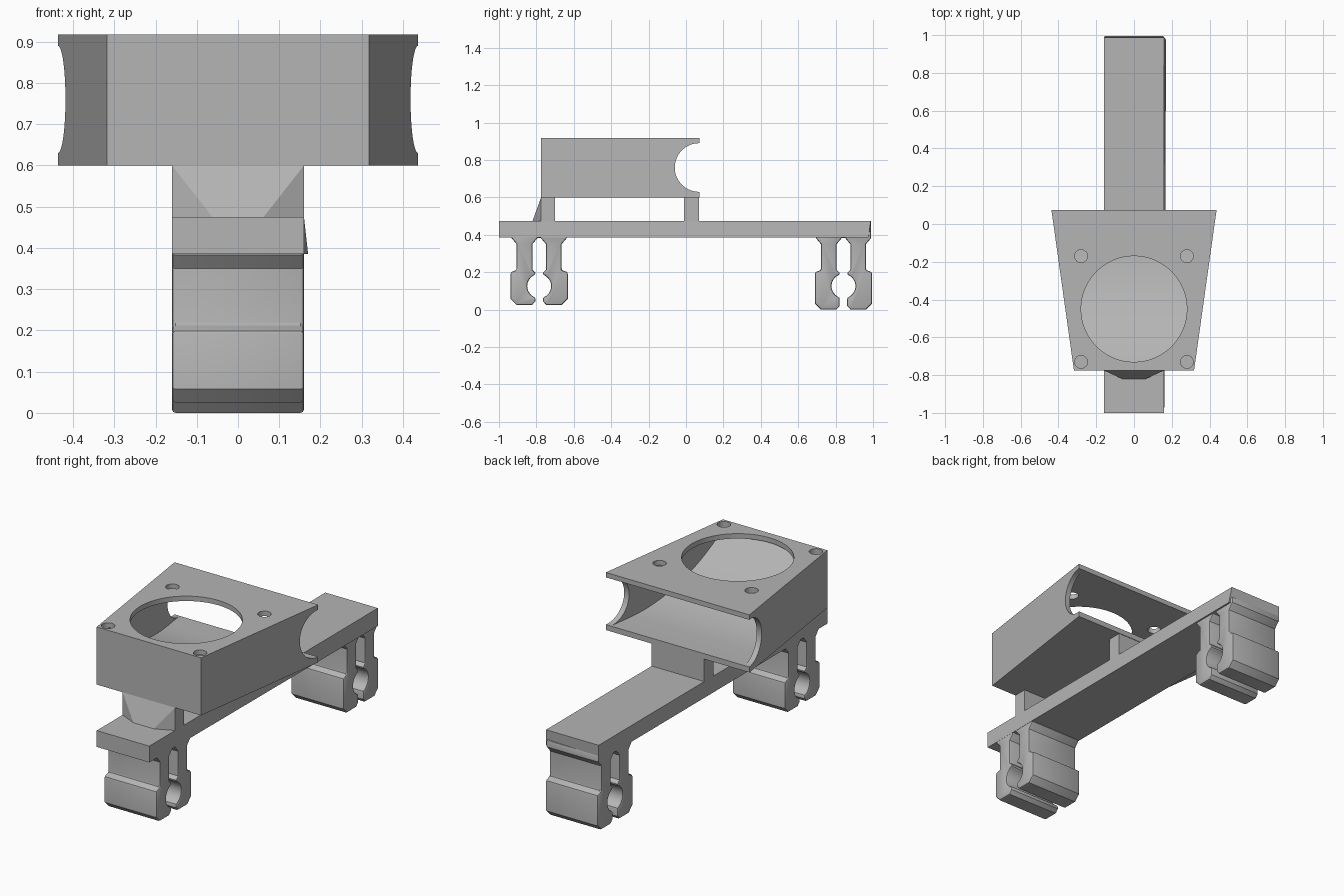
import bpy, bmesh, math

if "Cube" in bpy.data.objects:
    bpy.data.objects.remove(bpy.data.objects["Cube"], do_unlink=True)

GREY = (0.46, 0.46, 0.46, 1.0)
mat = bpy.data.materials.new("plain grey plastic")
mat.use_nodes = True
mat.diffuse_color = GREY
mat.node_tree.nodes["Principled BSDF"].inputs["Base Color"].default_value = GREY

HALF = 0.16                      # half width of rail, posts and clips
Y_FRONT, Y_BACK = -0.775, 0.073  # duct ends
Z_LOW, Z_TOP = 0.6, 0.917        # duct bottom and top
FLOOR, CEILING, WALL = 0.63, 0.89, 0.03


def prism(name, profile, place):
    """Join two copies of a 2D profile, placed at side -1 and side +1."""
    bm = bmesh.new()
    ends = [[bm.verts.new(place(a, b, s)) for a, b in profile] for s in (-1, 1)]
    for ring in ends:
        bm.faces.new(ring)
    n = len(profile)
    for i in range(n):
        j = (i + 1) % n
        bm.faces.new((ends[0][i], ends[0][j], ends[1][j], ends[1][i]))
    bmesh.ops.recalc_face_normals(bm, faces=bm.faces)
    mesh = bpy.data.meshes.new(name)
    bm.to_mesh(mesh)
    bm.free()
    obj = bpy.data.objects.new(name, mesh)
    obj.data.materials.append(mat)
    bpy.context.collection.objects.link(obj)
    return obj


def activate(obj):
    bpy.ops.object.select_all(action='DESELECT')
    obj.select_set(True)
    bpy.context.view_layer.objects.active = obj


def circle(a, b, r, n):
    return [(a + r * math.cos(math.tau * i / n), b + r * math.sin(math.tau * i / n))
            for i in range(n)]


def along_x(y, z, s):
    return (s * HALF, y, z)


def cut(obj, cutter):
    cutter.hide_render = True
    activate(obj)
    mod = obj.modifiers.new("cut", 'BOOLEAN')
    mod.operation, mod.solver, mod.object = 'DIFFERENCE', 'EXACT', cutter
    bpy.ops.object.modifier_apply(modifier=mod.name)
    bpy.data.objects.remove(cutter, do_unlink=True)


def smooth(obj):
    activate(obj)
    bpy.ops.object.shade_smooth_by_angle(angle=math.radians(25))


def box_profile(y0, y1, z0, z1):
    return [(y0, z0), (y1, z0), (y1, z1), (y0, z1)]


# Long rail, with one slightly skewed lower back corner
rail = prism("rail", box_profile(-1, 0.988, 0.385, 0.475), along_x)
for v in rail.data.vertices:
    if v.co.x > 0 and v.co.y > 0 and v.co.z < 0.4:
        v.co.x, v.co.y = 0.17, 0.975

# Posts that carry the duct
prism("front_post", box_profile(Y_FRONT, -0.7, 0.47, 0.61), along_x)
prism("back_post", box_profile(-0.01, 0.07, 0.47, 0.61), along_x)

# Wedge in front of the front post, narrowing downwards
prism("front_gusset", [(Y_FRONT, Z_LOW), (Y_FRONT, 0.475), (-0.82, 0.475)],
      lambda y, z, s: (s * (0.062 if y < Y_FRONT else HALF), y, z))


# Tapered duct body
def half_width(y):
    return 0.318 + (0.437 - 0.318) * (y - Y_FRONT) / (Y_BACK - Y_FRONT)


duct = prism("fan_duct", box_profile(Y_FRONT, Y_BACK, Z_LOW, Z_TOP),
             lambda y, z, s: (s * half_width(y), y, z))

# Hollow with a curved ramp rising to the front
ramp_end, length, rise = -0.06, 0.685, CEILING - FLOOR
radius = (length ** 2 + rise ** 2) / (2 * rise)
sweep = math.asin(length / radius)
hollow = [(0.2, CEILING), (0.2, FLOOR)]
for i in range(25):
    t = sweep * i / 24
    hollow.append((ramp_end - radius * math.sin(t),
                   FLOOR + radius * (1 - math.cos(t))))
cut(duct, prism("hollow_cutter", hollow,
                lambda y, z, s: (s * (half_width(y) - WALL), y, z)))

# Round notches through the side walls
cut(duct, prism("notch_cutter", circle(0.07, 0.76, 0.13, 64),
                lambda y, z, s: (s, y, z)))


# Fan opening and screw holes in the top plate
def drill(x, y, r, bottom, n):
    cut(duct, prism("drill_cutter", circle(x, y, r, n),
                    lambda a, b, s: (a, b, bottom if s < 0 else 1)))


drill(0, -0.45, 0.28, 0.878, 96)
for x in (-0.28, 0.28):
    for y in (-0.73, -0.17):
        drill(x, y, 0.034, 0.85, 24)
smooth(duct)


# Snap clips: two arms around a round channel
def clip(name, y_mid, bottom):
    outer = [(0.148, 0.42), (0.148, 0.383), (0.12, 0.35), (0.12, 0.212),
             (0.153, 0.2), (0.153, bottom + 0.033), (0.12, bottom),
             (0.038, bottom), (0.02, bottom + 0.02)]
    r, z_mid = 0.064, 0.126
    gap = math.acos(0.02 / r)
    channel = [(r * math.cos(a), z_mid + r * math.sin(a))
               for a in (-gap + 2 * gap * i / 16 for i in range(17))]
    slot = [(0.02, 0.197), (0.037, 0.214), (0.037, 0.35), (0.008, 0.384)]
    half = outer + channel + slot
    profile = half + [(-d, z) for d, z in reversed(half)]
    # Close the top as one bridge buried in the rail
    obj = prism(name, [(y_mid + d, z) for d, z in profile], along_x)
    bevel = obj.modifiers.new("soft_ends", 'BEVEL')
    bevel.width, bevel.segments = 0.009, 2
    bevel.limit_method, bevel.angle_limit = 'ANGLE', math.radians(65)
    activate(obj)
    bpy.ops.object.modifier_apply(modifier=bevel.name)
    smooth(obj)


clip("front_clip", -0.785, 0.025)
clip("back_clip", 0.842, 0.0)
